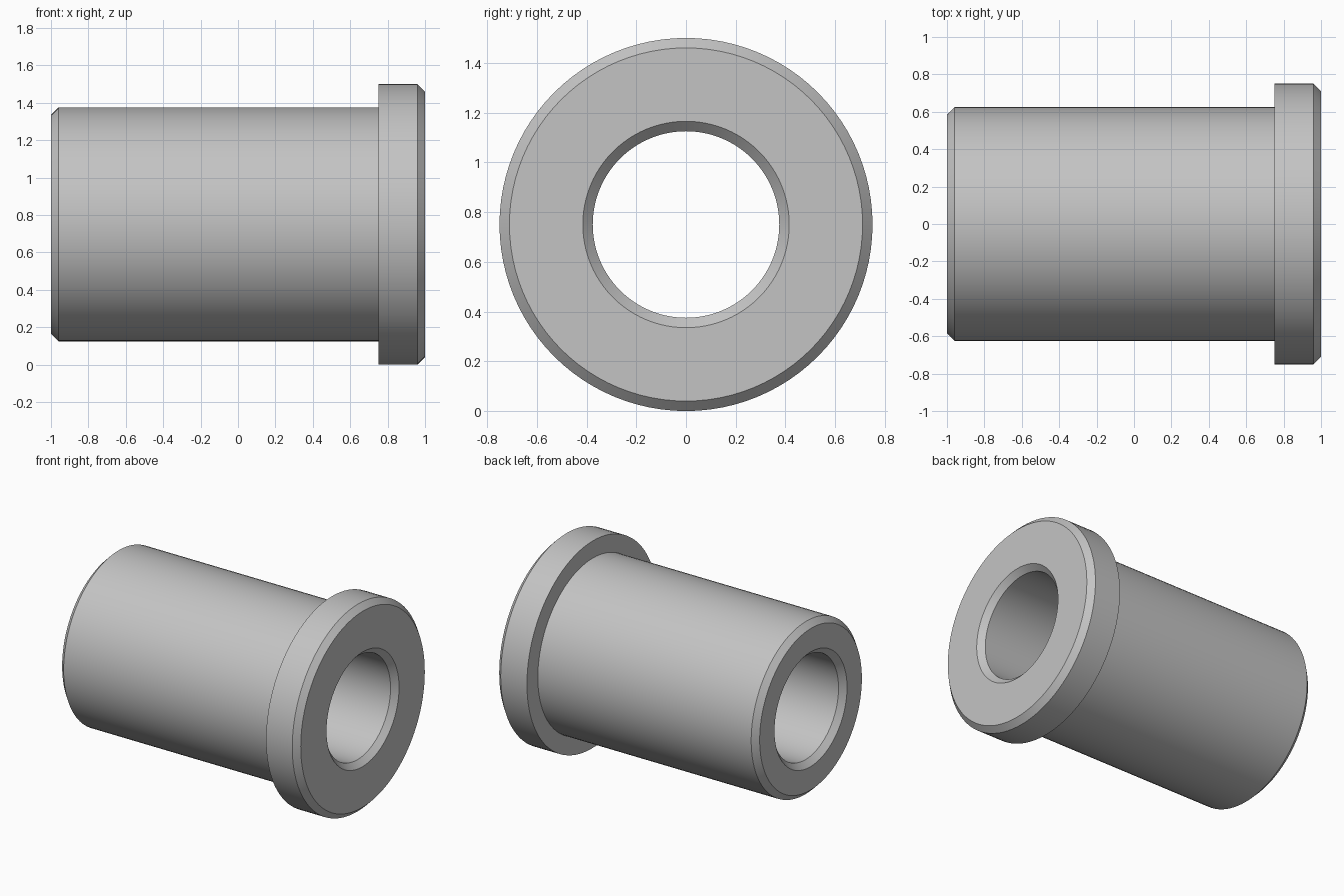
import bpy, bmesh
from math import cos, sin, tau, radians

cube = bpy.data.objects.get("Cube")
if cube:
    bpy.data.objects.remove(cube, do_unlink=True)

SEGMENTS = 96
BORE, BODY, FLANGE = 0.375, 0.625, 0.75
CHAMFER = 0.04
AXIS_Z = FLANGE

# Closed cross-section as (x, radius)
profile = [
    (-1, BORE + CHAMFER), (-1, BODY - CHAMFER), (-1 + CHAMFER, BODY),
    (0.75, BODY), (0.75, FLANGE), (1 - CHAMFER, FLANGE),
    (1, FLANGE - CHAMFER), (1, BORE + CHAMFER),
    (1 - CHAMFER, BORE), (-1 + CHAMFER, BORE),
]

# Plain grey metal
metal = bpy.data.materials.new("grey metal")
metal.use_nodes = True
colour = (0.55, 0.55, 0.55, 1)
metal.diffuse_color = colour
metal.node_tree.nodes["Principled BSDF"].inputs["Base Color"].default_value = colour

# Flanged bushing, revolved about the x axis
bm = bmesh.new()
rings = []
for i in range(SEGMENTS):
    a = tau * i / SEGMENTS
    rings.append([bm.verts.new((x, r * cos(a), AXIS_Z + r * sin(a))) for x, r in profile])
for i, ring in enumerate(rings):
    after = rings[(i + 1) % SEGMENTS]
    for j in range(len(profile)):
        k = (j + 1) % len(profile)
        bm.faces.new((ring[j], ring[k], after[k], after[j]))
bmesh.ops.recalc_face_normals(bm, faces=bm.faces)

mesh = bpy.data.meshes.new("flanged_bushing")
bm.to_mesh(mesh)
bm.free()
mesh.materials.append(metal)
bushing = bpy.data.objects.new("flanged_bushing", mesh)
bpy.context.collection.objects.link(bushing)

# Smooth round walls, crisp chamfer edges
bpy.ops.object.select_all(action="DESELECT")
bushing.select_set(True)
bpy.context.view_layer.objects.active = bushing
bpy.ops.object.shade_smooth_by_angle(angle=radians(30))
